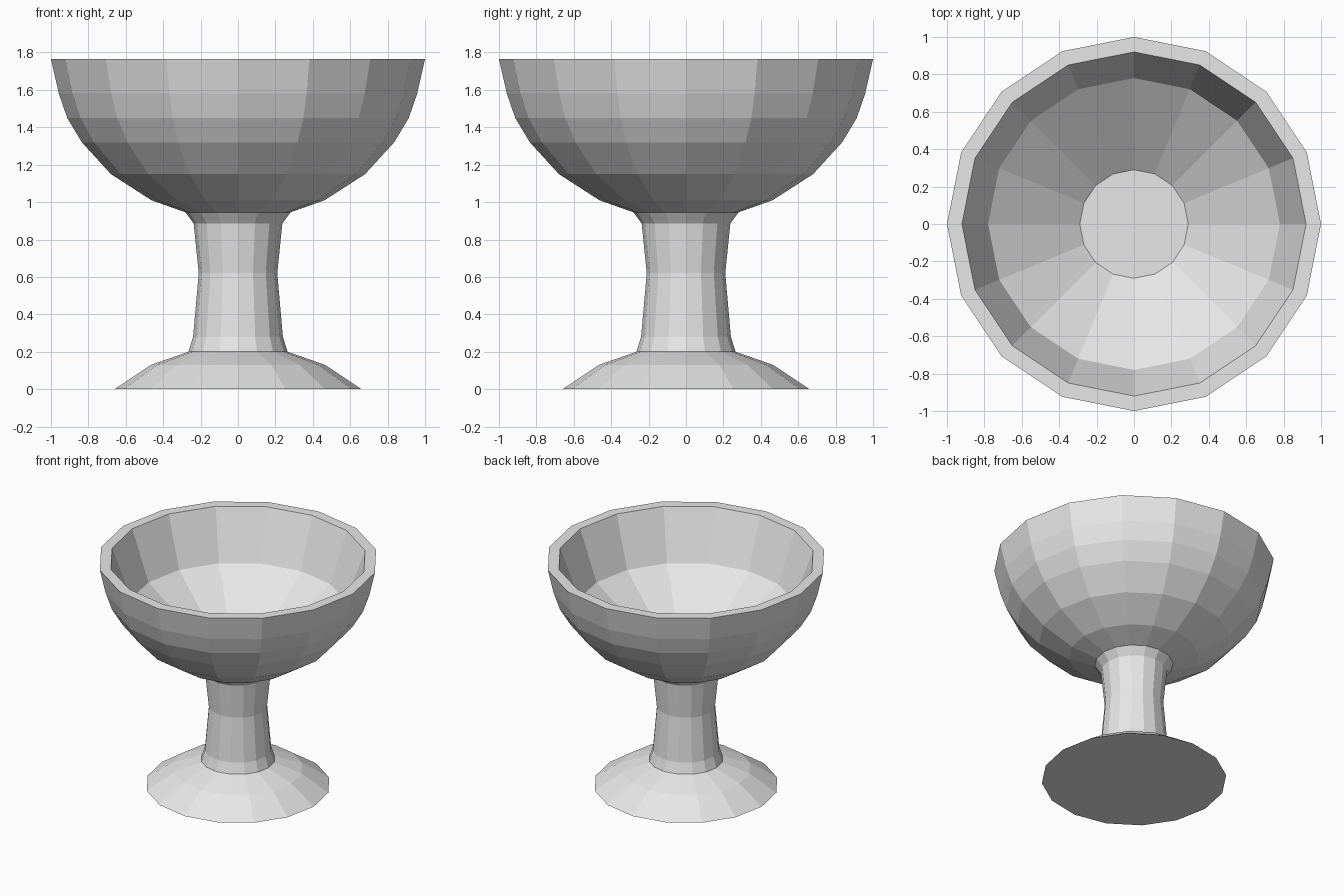
import bpy
import bmesh
from math import cos, sin, pi

SIDES = 16

default_cube = bpy.data.objects.get("Cube")
if default_cube:
    bpy.data.objects.remove(default_cube, do_unlink=True)

grey = bpy.data.materials.new("plain_grey")
grey.use_nodes = True
grey.diffuse_color = (0.8, 0.8, 0.8, 1)
grey.node_tree.nodes["Principled BSDF"].inputs["Base Color"].default_value = (0.8, 0.8, 0.8, 1)


def lathe(name, profile, cap_start=False, cap_end=False):
    """Turn (radius, height) points, listed from the outside bottom up, into a faceted part."""
    bm = bmesh.new()
    rings = [[bm.verts.new((r * cos(2 * pi * i / SIDES), r * sin(2 * pi * i / SIDES), z))
              for i in range(SIDES)] for r, z in profile]
    for low, high in zip(rings, rings[1:]):
        for i in range(SIDES):
            j = (i + 1) % SIDES
            bm.faces.new((low[i], low[j], high[j], high[i]))
    if cap_start:
        bm.faces.new(rings[0][::-1])
    if cap_end:
        bm.faces.new(rings[-1])
    mesh = bpy.data.meshes.new(name)
    bm.to_mesh(mesh)
    bm.free()
    mesh.materials.append(grey)
    obj = bpy.data.objects.new(name, mesh)
    bpy.context.collection.objects.link(obj)
    return obj


# Parts share their joining rings, so the shells meet without gaps
stem_bottom = (0.265, 0.2)
stem_top = (0.28, 0.945)

# Flared foot, closed underneath
lathe("foot", [(0.66, 0), (0.465, 0.13), stem_bottom], cap_start=True)

# Waisted stem
lathe("stem", [stem_bottom, (0.24, 0.28), (0.21, 0.62), (0.237, 0.885), stem_top])

# Bowl: outer wall, flat rim, then the inner wall down to a flat floor
lathe("bowl", [stem_top, (0.463, 1.01), (0.68, 1.15), (0.835, 1.32), (0.913, 1.45),
               (0.958, 1.58), (1, 1.765), (0.92, 1.765), (0.78, 1.38), (0.29, 1.02)],
      cap_end=True)
